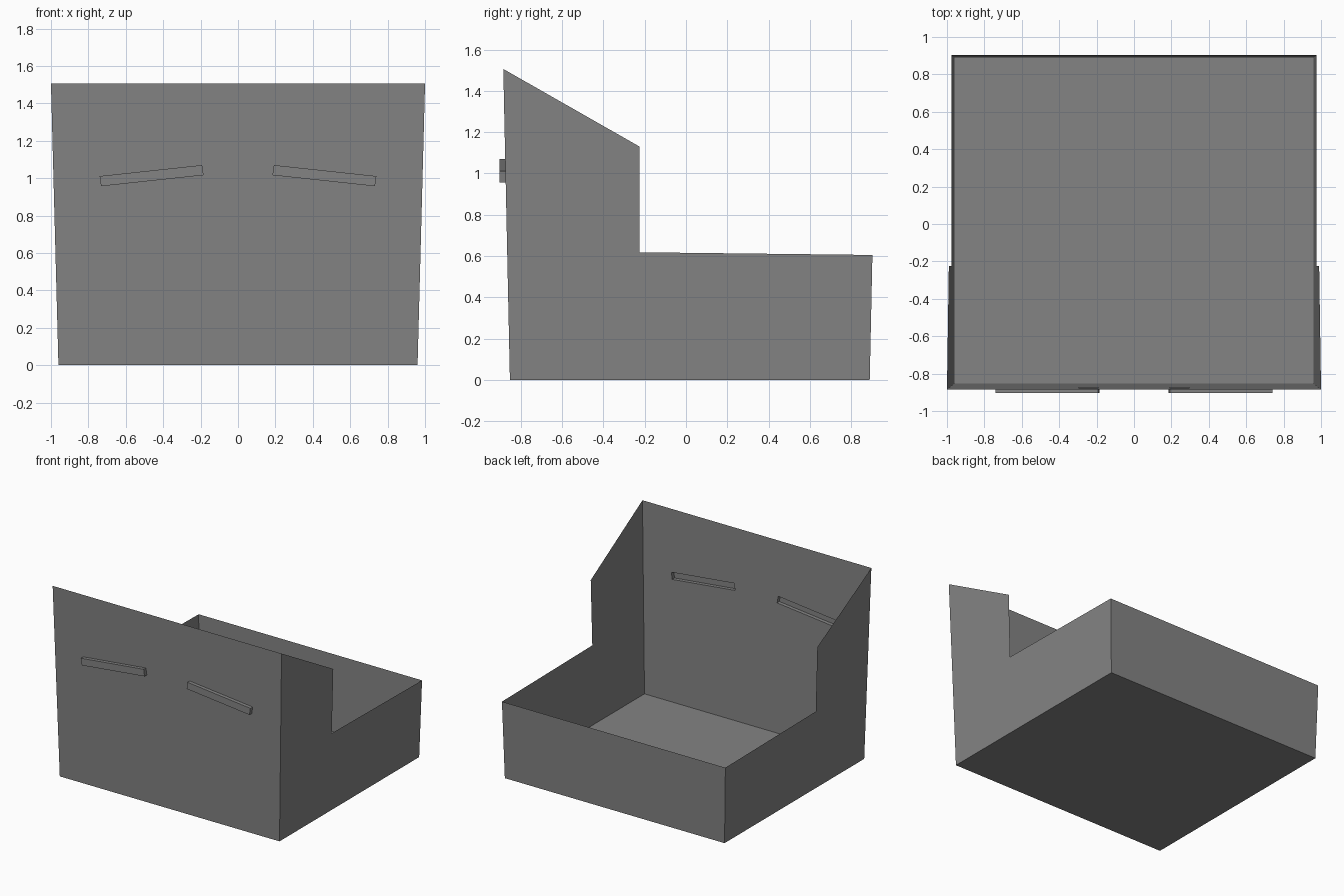
import bpy

if "Cube" in bpy.data.objects:
    bpy.data.objects.remove(bpy.data.objects["Cube"])

TOP = 1.506          # height of the front panel
BAR_Y = -0.903       # front of the raised bars


def side_x(z):       # the side walls flare outward
    return 0.96 + 0.04 * z / TOP


def front_y(z):      # the front panel leans forward
    return -0.853 - 0.032 * z / TOP


grey = bpy.data.materials.new("grey")
grey.diffuse_color = (0.23, 0.23, 0.23, 1)
grey.use_nodes = True
grey.node_tree.nodes["Principled BSDF"].inputs["Base Color"].default_value = grey.diffuse_color


def half_part(name, faces):
    """Build the +x half from polygons and mirror it across x = 0."""
    verts, polys = [], []
    for face in faces:
        for p in face:
            if p not in verts:
                verts.append(p)
        polys.append([verts.index(p) for p in face])
    mesh = bpy.data.meshes.new(name)
    mesh.from_pydata(verts, [], polys)
    mesh.materials.append(grey)
    obj = bpy.data.objects.new(name, mesh)
    bpy.context.collection.objects.link(obj)
    mirror = obj.modifiers.new("mirror", 'MIRROR')
    mirror.use_clip = True
    return obj


def ring(a, b):
    """Quads joining two four-point loops."""
    return [(a[i], a[(i + 1) % 4], b[(i + 1) % 4], b[i]) for i in range(4)]


# Front panel with a slanted slot in each half
outer = [(x, front_y(z), z) for x, z in
         ((0, 0), (side_x(0), 0), (side_x(TOP), TOP), (0, TOP))]
slot_xz = ((0.184, 1.016), (0.732, 0.957), (0.74, 1.011), (0.192, 1.07))
slot = [(x, front_y(z), z) for x, z in slot_xz]
half_part("front_panel", ring(outer, slot))

# Hollow bars pushed out through the slots
cap = [(x, BAR_Y, z) for x, z in slot_xz]
half_part("raised_bar", ring(slot, cap) + [tuple(cap)])

# Side walls, stepped down towards the back
profile = ((front_y(0), 0), (0.89, 0), (0.903, 0.605), (-0.225, 0.618),
           (-0.225, 1.13), (front_y(TOP), TOP))
half_part("side_wall", [tuple((side_x(z), y, z) for y, z in profile)])

# Low back wall
zb = 0.605
half_part("back_wall", [((side_x(0), 0.89, 0), (0, 0.89, 0),
                         (0, 0.903, zb), (side_x(zb), 0.903, zb))])

# Floor
half_part("floor", [((0, front_y(0), 0), (0, 0.89, 0),
                     (side_x(0), 0.89, 0), (side_x(0), front_y(0), 0))])
